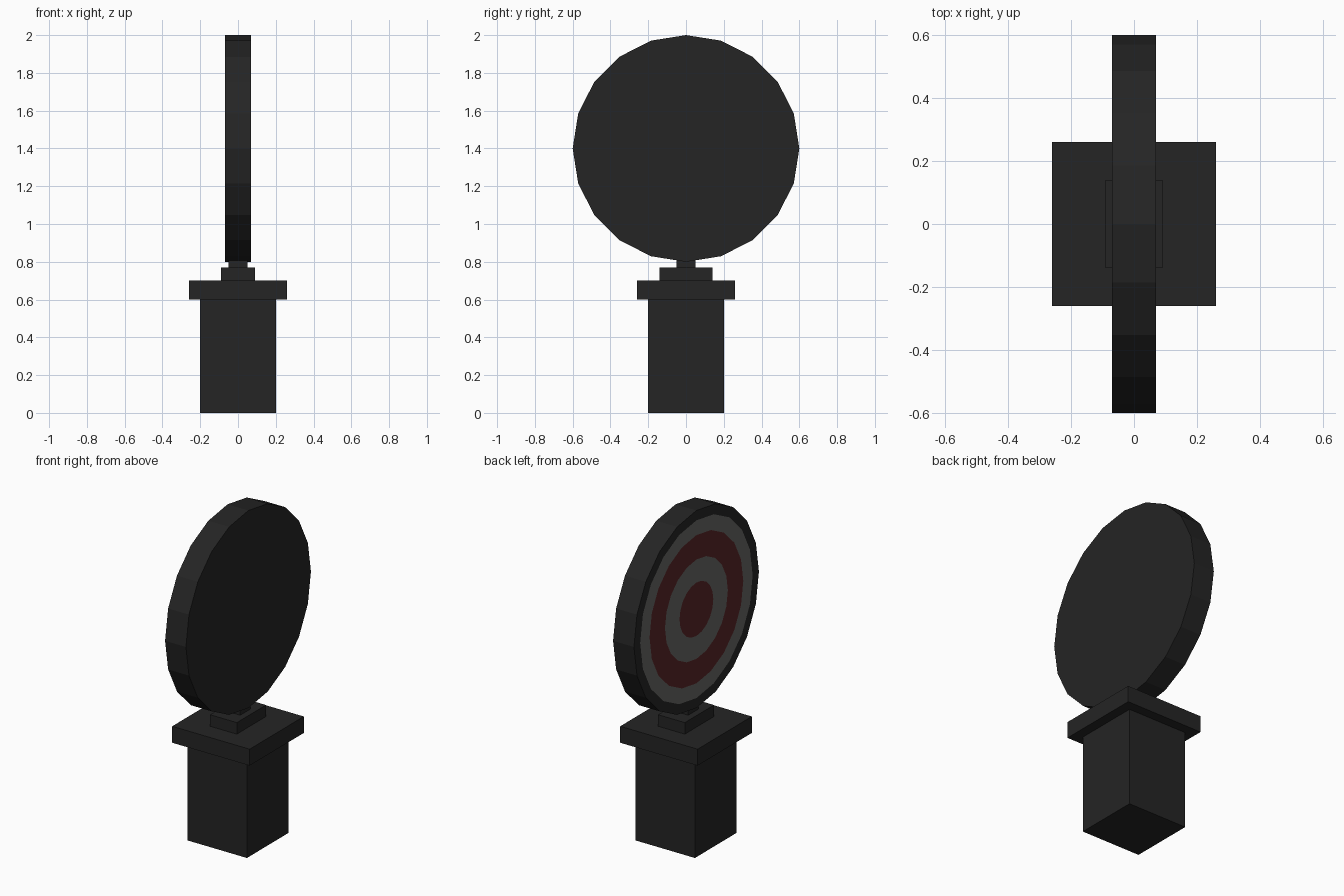
import bpy, bmesh, math

if "Cube" in bpy.data.objects:
    bpy.data.objects.remove(bpy.data.objects["Cube"])


def material(name, rgb):
    m = bpy.data.materials.new(name)
    m.diffuse_color = (*rgb, 1)
    m.use_nodes = True
    m.node_tree.nodes["Principled BSDF"].inputs["Base Color"].default_value = m.diffuse_color
    return m


black = material("charcoal", (0.018, 0.018, 0.018))
white = material("dull_white", (0.138, 0.138, 0.128))
red = material("dark_red", (0.098, 0.018, 0.021))


def finish(bm, name, mats):
    bmesh.ops.recalc_face_normals(bm, faces=bm.faces)
    me = bpy.data.meshes.new(name)
    bm.to_mesh(me)
    bm.free()
    for m in mats:
        me.materials.append(m)
    bpy.context.collection.objects.link(bpy.data.objects.new(name, me))


def box(name, hx, hy, z0, z1):
    bm = bmesh.new()
    bmesh.ops.create_cube(bm, size=1)
    for v in bm.verts:
        v.co = (v.co.x * 2 * hx, v.co.y * 2 * hy, z0 + (v.co.z + 0.5) * (z1 - z0))
    finish(bm, name, [black])


# Pedestal, stacked from the ground up
box("pedestal_post", 0.20, 0.20, 0.00, 0.60)
box("pedestal_cap", 0.26, 0.26, 0.60, 0.70)
box("mount_plate", 0.09, 0.14, 0.70, 0.77)
box("mount_stem", 0.05, 0.05, 0.77, 0.84)

# Target disc: 20-sided, painted rings cut into the -x face
SIDES = 20
bm = bmesh.new()


def ring(x, r):
    return [bm.verts.new((x, r * math.sin(2 * math.pi * i / SIDES),
                          1.4 + r * math.cos(2 * math.pi * i / SIDES)))
            for i in range(SIDES)]


prev = ring(0.07, 0.6)
bm.faces.new(prev)
# each entry: x, radius, material of the band leading to it
for x, r, mat in [(-0.07, 0.6, 0), (-0.07, 0.54, 0), (-0.07, 0.45, 1),
                  (-0.07, 0.302, 2), (-0.07, 0.162, 1)]:
    cur = ring(x, r)
    for i in range(SIDES):
        j = (i + 1) % SIDES
        bm.faces.new((prev[i], prev[j], cur[j], cur[i])).material_index = mat
    prev = cur
bm.faces.new(prev).material_index = 2  # bullseye
finish(bm, "target_disc", [black, white, red])
